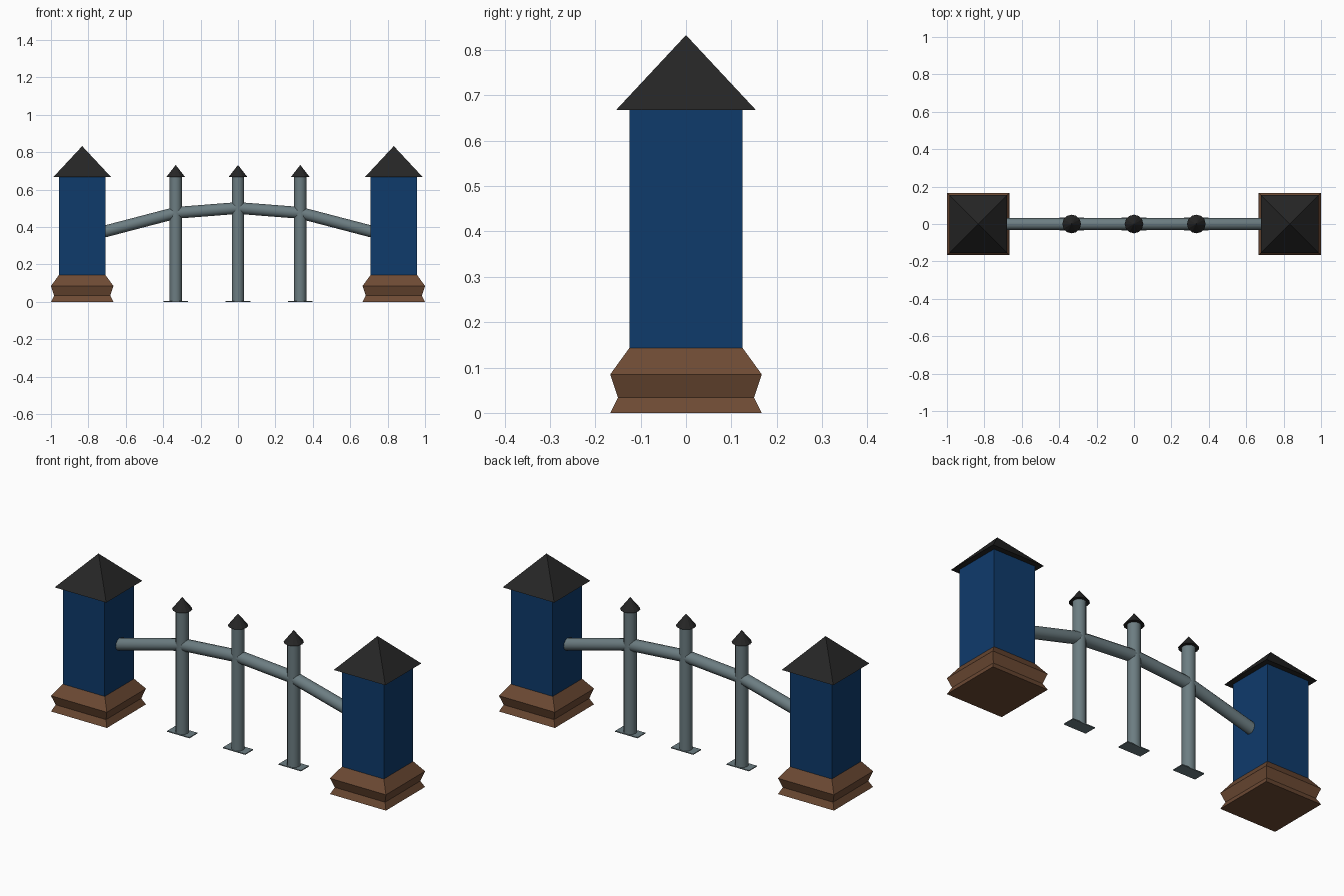
import bpy, bmesh, math
from mathutils import Vector

if "Cube" in bpy.data.objects:
    bpy.data.objects.remove(bpy.data.objects["Cube"])


def material(name, rgb):
    m = bpy.data.materials.new(name)
    m.diffuse_color = (*rgb, 1)
    m.use_nodes = True
    m.node_tree.nodes["Principled BSDF"].inputs["Base Color"].default_value = m.diffuse_color
    return m


BLUE = material("deep_blue", (0.0045, 0.043, 0.148))
BROWN = material("wood_brown", (0.153, 0.069, 0.034))
GREY = material("steel_grey", (0.150, 0.205, 0.222))
BLACK = material("roof_black", (0.019, 0.019, 0.019))


def finish(name, bm, mat, loc=(0, 0, 0), smooth=False):
    bmesh.ops.recalc_face_normals(bm, faces=bm.faces)
    for f in bm.faces:
        f.smooth = smooth and len(f.verts) == 4
    me = bpy.data.meshes.new(name)
    bm.to_mesh(me)
    bm.free()
    me.materials.append(mat)
    ob = bpy.data.objects.new(name, me)
    ob.location = loc
    bpy.context.collection.objects.link(ob)
    return ob


def skin(bm, rings, caps=True):
    for a, b in zip(rings, rings[1:]):
        for i in range(len(a)):
            j = (i + 1) % len(a)
            bm.faces.new((a[i], a[j], b[j], b[i]))
    if caps:
        bm.faces.new(rings[0])
        bm.faces.new(rings[-1])


def square_loft(name, profile, mat, loc):
    """Stack of square rings given as (half width, z)."""
    bm = bmesh.new()
    skin(bm, [[bm.verts.new((sx * h, sy * h, z))
               for sx, sy in ((-1, -1), (1, -1), (1, 1), (-1, 1))]
              for h, z in profile])
    return finish(name, bm, mat, loc)


def cone(name, sides, r1, r2, z0, z1, mat, loc, turn=0.0, smooth=False):
    bm = bmesh.new()
    bmesh.ops.create_cone(bm, cap_ends=True, segments=sides,
                          radius1=r1, radius2=r2, depth=z1 - z0)
    bmesh.ops.translate(bm, verts=bm.verts, vec=(0, 0, (z0 + z1) / 2))
    ob = finish(name, bm, mat, loc, smooth)
    ob.rotation_euler.z = turn
    return ob


# end pillars: stepped plinth, square shaft, pyramid roof
for side, x in (("left", -0.833), ("right", 0.833)):
    loc = (x, 0, 0)
    square_loft(side + "_plinth", [(0.167, 0), (0.15, 0.034), (0.167, 0.085),
                                   (0.125, 0.143)], BROWN, loc)
    square_loft(side + "_pillar", [(0.125, 0.143), (0.125, 0.668)], BLUE, loc)
    cone(side + "_roof", 4, 0.154 * math.sqrt(2), 0, 0.668, 0.833, BLACK, loc,
         math.pi / 4)

# fence posts with foot plates and pointed caps
for i, x in enumerate((-0.333, 0, 0.333)):
    loc = (x, 0, 0)
    cone(f"post_{i}", 12, 0.033, 0.033, 0, 0.668, GREY, loc, smooth=True)
    cone(f"post_cap_{i}", 12, 0.05, 0, 0.668, 0.732, BLACK, loc)
    bm = bmesh.new()
    bmesh.ops.create_cube(bm, size=1)
    bmesh.ops.scale(bm, verts=bm.verts, vec=(0.133, 0.067, 0.005))
    finish(f"foot_plate_{i}", bm, GREY, (x, 0, 0.0025))

# arched rail: straight tubes mitred at each post
path = [(-0.715, 0.376), (-0.333, 0.476), (0, 0.502), (0.333, 0.476), (0.715, 0.376)]
pts = [Vector((x, 0, z)) for x, z in path]
bm = bmesh.new()
rings = []
for i, p in enumerate(pts):
    d = (pts[min(i + 1, 4)] - pts[max(i - 1, 0)]).normalized()
    up = Vector((-d.z, 0, d.x))
    ring = []
    for k in range(12):
        a = math.tau * k / 12
        ring.append(bm.verts.new(p + 0.0315 * (math.cos(a) * Vector((0, 1, 0))
                                               + math.sin(a) * up)))
    rings.append(ring)
skin(bm, rings)
finish("arched_rail", bm, GREY, smooth=True)
